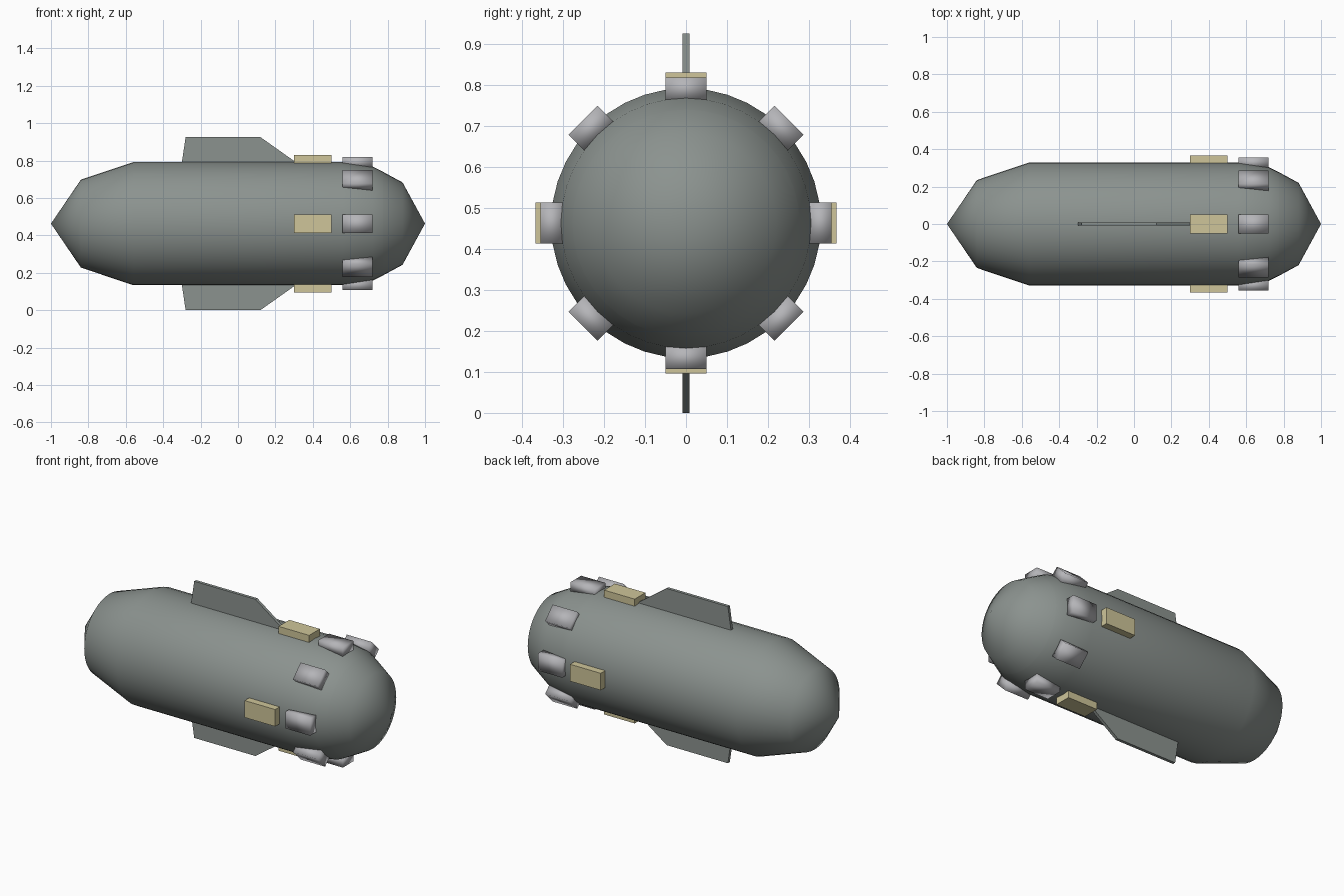
import bpy, bmesh, math
from mathutils import Matrix, Vector

if "Cube" in bpy.data.objects:
    bpy.data.objects.remove(bpy.data.objects["Cube"])

ZC = 0.4625   # height of the hull axis
SEG = 40


def material(name, rgb):
    m = bpy.data.materials.new(name)
    m.diffuse_color = (*rgb, 1)
    m.use_nodes = True
    m.node_tree.nodes["Principled BSDF"].inputs["Base Color"].default_value = m.diffuse_color
    return m


hull_grey = material("hull_grey", (0.26, 0.29, 0.275))
light_metal = material("light_metal", (0.46, 0.46, 0.48))
pale_yellow = material("pale_yellow", (0.62, 0.56, 0.32))


def finish(name, bm, mat, smooth=False):
    me = bpy.data.meshes.new(name)
    bm.to_mesh(me)
    bm.free()
    for p in me.polygons:
        p.use_smooth = smooth
    me.materials.append(mat)
    ob = bpy.data.objects.new(name, me)
    bpy.context.collection.objects.link(ob)
    return ob


def revolve(name, profile, mat, inward=False):
    """Turn (x, radius) points around the long axis; radius 0 makes a tip."""
    bm = bmesh.new()
    rings = []
    for x, r in profile:
        n = 1 if r == 0 else SEG
        rings.append([bm.verts.new((x, r * math.cos(math.tau * i / SEG),
                                    ZC + r * math.sin(math.tau * i / SEG)))
                      for i in range(n)])
    for a, b in zip(rings, rings[1:]):
        for i in range(SEG):
            j = (i + 1) % SEG
            loop = [a[i % len(a)], a[j % len(a)], b[j % len(b)], b[i % len(b)]]
            loop = list(dict.fromkeys(loop))
            f = bm.faces.new(loop)
            f.normal_update()
            c = f.calc_center_median()
            out = f.normal.dot(Vector((0, c.y, c.z - ZC))) > 0
            if out == inward:
                f.normal_flip()
    return finish(name, bm, mat, True)


def radial_box(name, x0, x1, r0, r1, half, angle, mat, smooth=False):
    """Block standing on the hull, turned around the long axis."""
    bm = bmesh.new()
    bmesh.ops.create_cube(bm, size=1)
    bmesh.ops.scale(bm, vec=(x1 - x0, 2 * half, r1 - r0), verts=bm.verts)
    bmesh.ops.translate(bm, vec=((x0 + x1) / 2, 0, (r0 + r1) / 2), verts=bm.verts)
    bmesh.ops.transform(bm, matrix=Matrix.Translation((0, 0, ZC)) @
                        Matrix.Rotation(angle, 4, 'X'), verts=bm.verts)
    return finish(name, bm, mat, smooth)


# Hull with pointed tail, and nose shell with a dished bulkhead behind it
revolve("hull", [(-1, 0), (-0.84, 0.235), (-0.56, 0.329), (0.56, 0.329),
                 (0.72, 0.305), (0.775, 0.277)], hull_grey)
nose = [(0.775, 0.277), (0.88, 0.22), (1, 0)]
revolve("nose_shell", nose, hull_grey, inward=True)
revolve("bulkhead", [(1.55 - x, r) for x, r in nose], hull_grey, inward=True)

# Upper and lower fins
for name, s in (("upper_fin", 1), ("lower_fin", -1)):
    bm = bmesh.new()
    outline = [(-0.31, 0.30), (-0.30, 0.329), (-0.28, 0.4625),
               (0.12, 0.4625), (0.30, 0.365), (0.30, 0.30)]
    outline[4] = (0.30, 0.335)
    face = bm.faces.new([bm.verts.new((x, -0.009, ZC + s * r)) for x, r in outline])
    ext = bmesh.ops.extrude_face_region(bm, geom=[face])
    bmesh.ops.translate(bm, vec=(0, 0.018, 0),
                        verts=[v for v in ext["geom"] if isinstance(v, bmesh.types.BMVert)])
    bmesh.ops.recalc_face_normals(bm, faces=bm.faces)
    finish(name, bm, hull_grey)

# Four side pads
for i in range(4):
    radial_box(f"pad_{i + 1}", 0.30, 0.50, 0.31, 0.367, 0.05,
               i * math.pi / 2, pale_yellow)

# Ring of eight thruster blocks
for i in range(8):
    radial_box(f"thruster_{i + 1}", 0.56, 0.72, 0.30, 0.355, 0.05,
               i * math.pi / 4, light_metal, True)
